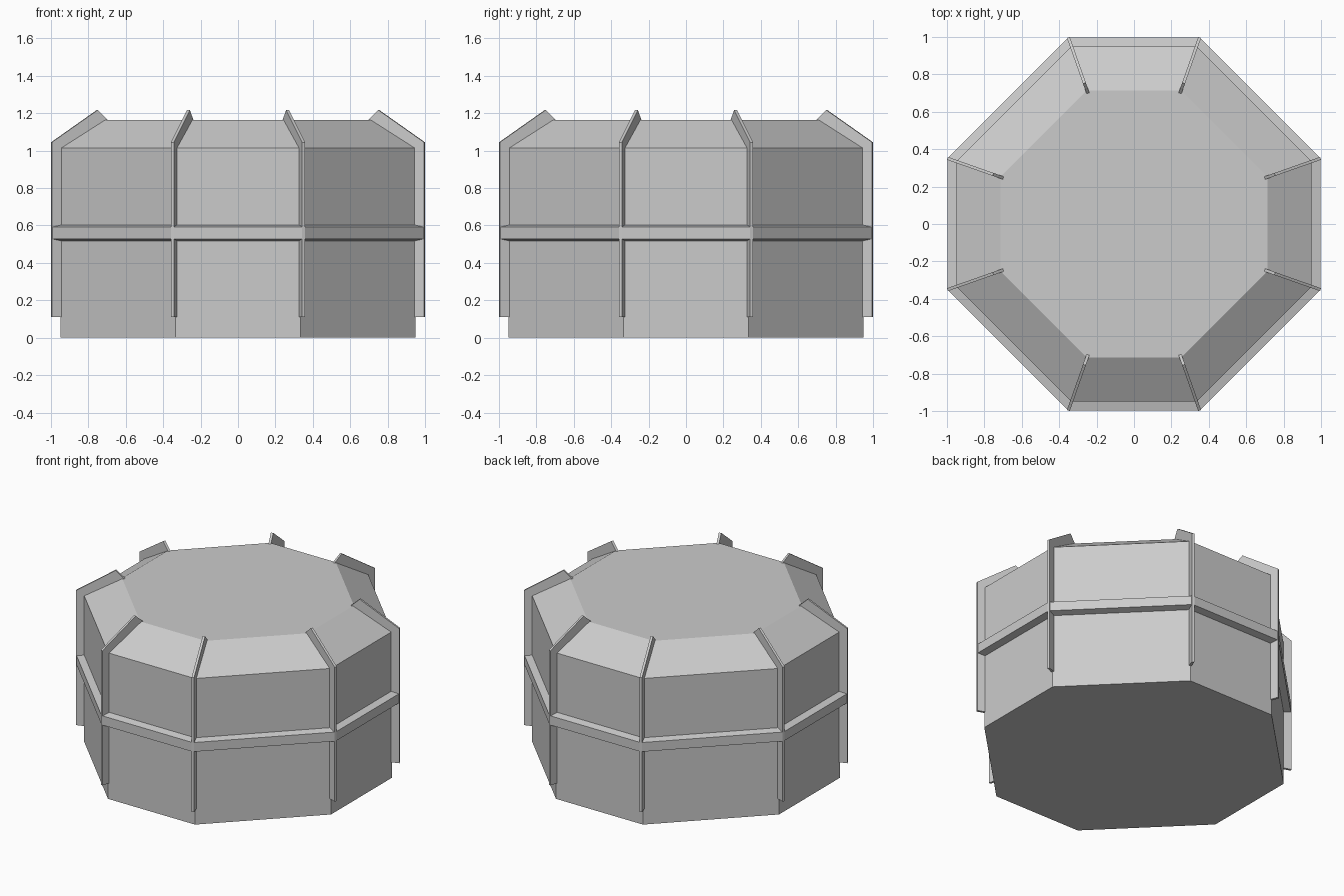
import bpy
import bmesh
from mathutils import Vector

cube = bpy.data.objects.get("Cube")
if cube:
    bpy.data.objects.remove(cube, do_unlink=True)

grey = bpy.data.materials.new("plain_grey")
grey.use_nodes = True
colour = (0.6, 0.6, 0.6, 1)
grey.diffuse_color = colour
grey.node_tree.nodes["Principled BSDF"].inputs["Base Color"].default_value = colour

# Corner directions of the octagon, counter-clockwise, with narrower axial sides
K = 0.352
CORNERS = [Vector((x, y, 0)) for x, y in
           ((1, -K), (1, K), (K, 1), (-K, 1), (-1, K), (-1, -K), (-K, -1), (K, -1))]
UP = Vector((0, 0, 1))


def finish(name, bm):
    bmesh.ops.recalc_face_normals(bm, faces=bm.faces)
    mesh = bpy.data.meshes.new(name)
    bm.to_mesh(mesh)
    bm.free()
    mesh.materials.append(grey)
    obj = bpy.data.objects.new(name, mesh)
    bpy.context.collection.objects.link(obj)
    return obj


def octagon_loft(name, profile, ring=False):
    """Sweep (radius, height) points round the octagon; cap it unless a ring."""
    bm = bmesh.new()
    loops = [[bm.verts.new(c * s + UP * z) for c in CORNERS] for s, z in profile]
    pairs = list(zip(loops, loops[1:]))
    if ring:
        pairs.append((loops[-1], loops[0]))
    else:
        bm.faces.new(loops[0])
        bm.faces.new(loops[-1])
    n = len(CORNERS)
    for low, high in pairs:
        for i in range(n):
            j = (i + 1) % n
            bm.faces.new((low[i], low[j], high[j], high[i]))
    return finish(name, bm)


def corner_rib(name, corner, profile, thickness):
    """Thin upright plate standing out along one corner."""
    bm = bmesh.new()
    side = corner.cross(UP).normalized() * thickness
    verts = [bm.verts.new(corner * s + UP * z - side / 2) for s, z in profile]
    face = bm.faces.new(verts)
    out = bmesh.ops.extrude_face_region(bm, geom=[face])
    moved = [v for v in out["geom"] if isinstance(v, bmesh.types.BMVert)]
    bmesh.ops.translate(bm, verts=moved, vec=side)
    return finish(name, bm)


# Main body with sloping shoulders
octagon_loft("body", [(0.95, 0), (0.95, 1.015), (0.715, 1.165)])

# Belt round the middle, with slightly sloped top and bottom
octagon_loft("belt", [(0.94, 0.515), (0.997, 0.528), (0.997, 0.592), (0.94, 0.606)], ring=True)

# Ribs up the corners and over the shoulders
RIB = [(0.93, 0.11), (0.997, 0.11), (0.997, 1.045), (0.753, 1.217),
       (0.696, 1.162), (0.93, 1.005)]
for i, corner in enumerate(CORNERS):
    corner_rib(f"corner_rib_{i + 1}", corner, RIB, 0.016)
